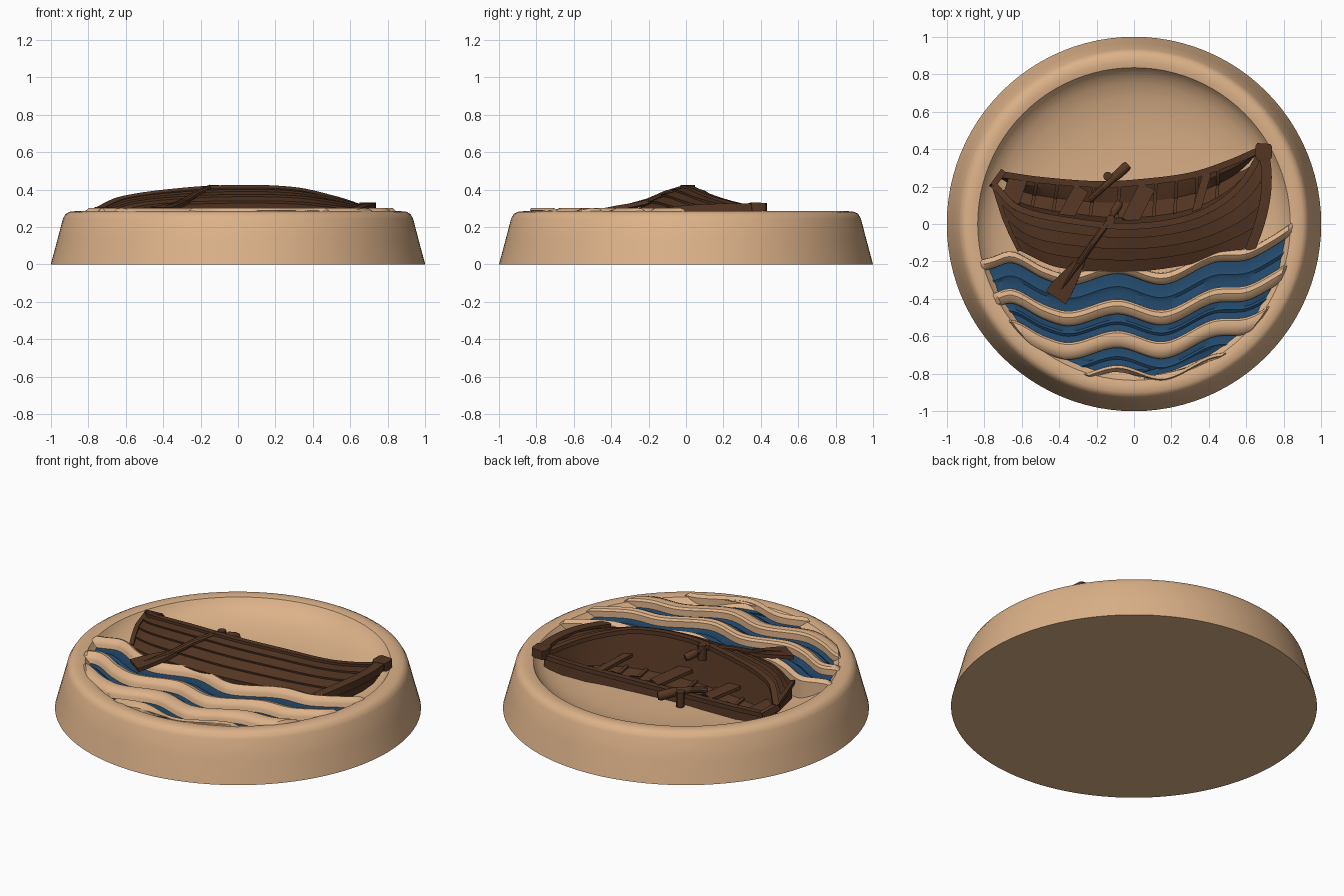
import bpy, bmesh, math
from mathutils import Vector

if "Cube" in bpy.data.objects:
    bpy.data.objects.remove(bpy.data.objects["Cube"])


def material(name, rgb):
    m = bpy.data.materials.new(name)
    m.diffuse_color = (*rgb, 1)
    m.use_nodes = True
    m.node_tree.nodes["Principled BSDF"].inputs["Base Color"].default_value = m.diffuse_color
    return m


SAND = material("sand", (0.72, 0.445, 0.25))
WOOD = material("dark wood", (0.09, 0.037, 0.017))
WATER = material("deep blue", (0.017, 0.07, 0.155))


def loft(name, rings, mat, angle=30):
    """Closed solid through a list of equal closed rings, capped at both ends."""
    bm = bmesh.new()
    vs = [[bm.verts.new(p) for p in r] for r in rings]
    n = len(vs[0])
    for a, b in zip(vs, vs[1:]):
        for i in range(n):
            j = (i + 1) % n
            bm.faces.new((a[i], a[j], b[j], b[i]))
    bm.faces.new(vs[0])
    bm.faces.new(vs[-1])
    bmesh.ops.recalc_face_normals(bm, faces=bm.faces)
    me = bpy.data.meshes.new(name)
    bm.to_mesh(me)
    bm.free()
    me.materials.append(mat)
    me.shade_smooth()
    me.set_sharp_from_angle(angle=math.radians(angle))
    ob = bpy.data.objects.new(name, me)
    bpy.context.collection.objects.link(ob)
    return ob


def curve(pts, x):
    """Smooth curve through pts, as a function of the (rising) first coordinate."""
    n = len(pts)
    k = 0
    while k < n - 2 and x > pts[k + 1][0]:
        k += 1
    def slope(i, c):
        a, b = pts[max(i - 1, 0)], pts[min(i + 1, n - 1)]
        return (b[c] - a[c]) / (b[0] - a[0])
    h = pts[k + 1][0] - pts[k][0]
    t = min(max((x - pts[k][0]) / h, 0), 1)
    out = [x]
    for c in range(1, len(pts[0])):
        out.append((2*t**3 - 3*t**2 + 1) * pts[k][c] + (t**3 - 2*t**2 + t) * h * slope(k, c)
                   + (3*t**2 - 2*t**3) * pts[k + 1][c] + (t**3 - t**2) * h * slope(k + 1, c))
    return Vector(out) if len(out) == 3 else out[1]


def along(pts, t):
    return curve(pts, pts[0][0] + t * (pts[-1][0] - pts[0][0]))


def sweep(name, pts, w, h, mat=WOOD, sides=4, scale=None):
    """Box (4 sides) or round bar of half-size w, h along a path."""
    pts = [Vector(p) for p in pts]
    rings = []
    for i, p in enumerate(pts):
        d = (pts[min(i + 1, len(pts) - 1)] - pts[max(i - 1, 0)]).normalized()
        s = d.cross(Vector((0, 0, 1))).normalized()
        u = s.cross(d)
        k = scale[i] if scale else 1
        ring = []
        for j in range(sides):
            a = 2 * math.pi * (j + 0.5) / sides
            r = math.sqrt(2) if sides == 4 else 1
            ring.append(p + s * (w * k * r * math.cos(a)) + u * (h * r * math.sin(a) * (1 if sides == 4 else k)))
        rings.append(ring)
    return loft(name, rings, mat, 35)


# Round base with raised rim and bowl-shaped dish
prof = [(1, 0), (0.997, 0.012), (0.965, 0.13), (0.935, 0.245), (0.92, 0.27), (0.90, 0.281),
        (0.865, 0.285), (0.835, 0.279), (0.825, 0.265), (0.80, 0.236), (0.75, 0.207),
        (0.68, 0.18), (0.55, 0.155), (0.35, 0.142), (0.02, 0.138)]
loft("base", [[(r * math.cos(i * math.pi / 48), r * math.sin(i * math.pi / 48), z) for i in range(96)]
              for r, z in prof], SAND, 40)

# Water channels and the sandy wave crests between them
WAVE = [(-0.86, -0.26), (-0.76, -0.235), (-0.65, -0.205), (-0.48, -0.29), (-0.34, -0.325), (-0.09, -0.262),
        (0.16, -0.32), (0.42, -0.205), (0.6, -0.19), (0.74, -0.12), (0.86, -0.04)]


def wave_strip(name, rows, radius, mat, end_z):
    """rows: (offset from the wave line, height); ends follow a circle."""
    lines = []
    n = 64
    for off, z in rows:
        ends = []
        for sgn in (-1, 1):
            x = 0
            while (x * x + (curve(WAVE, x) + off) ** 2 < radius ** 2) and abs(x) < 0.86:
                x += sgn * 0.004
            ends.append(x)
        line = []
        for i in range(n + 1):
            x = ends[0] + (ends[1] - ends[0]) * i / n
            line.append((x, curve(WAVE, x) + off, min(z, end_z) if i in (0, n) else z))
        lines.append(line)
    loft(name, [[l[i] for l in lines] for i in range(n + 1)], mat, 35)


for k, (lo, hi) in enumerate([(-0.006, 0.06), (-0.222, -0.137), (-0.402, -0.305), (-0.53, -0.49)]):
    m = lo + (hi - lo) * 0.55
    wave_strip(f"wave_crest_{k+1}", [(lo, 0.13), (lo + 0.003, 0.27), (lo + 0.016, 0.288), (m, 0.302),
                                     (hi - 0.014, 0.297), (hi - 0.003, 0.285), (hi, 0.13)], 0.85, SAND, 0.275)
for k, (lo, hi) in enumerate([(-0.145, 0.01), (-0.315, -0.2), (-0.505, -0.38)]):
    w = hi - lo
    wave_strip(f"water_{k+1}", [(lo, 0.13), (lo, 0.25), (lo + 0.35 * w, 0.243), (lo + 0.47 * w, 0.252),
                                (lo + 0.58 * w, 0.245), (hi, 0.25), (hi, 0.13)], 0.83, WATER, 0.25)

# Boat guide lines: near gunwale, far gunwale, waterline
NEAR = [(-0.75, 0.21, 0.29), (-0.62, 0.085, 0.35), (-0.3, 0.012, 0.396), (0, -0.012, 0.412), (0.3, 0.035, 0.4),
        (0.5, 0.14, 0.355), (0.61, 0.26, 0.32), (0.67, 0.37, 0.295)]
FAR = [(-0.71, 0.265, 0.25), (-0.5, 0.235, 0.222), (-0.2, 0.212, 0.2), (0, 0.22, 0.198), (0.3, 0.258, 0.21),
       (0.5, 0.322, 0.24), (0.67, 0.395, 0.285)]
LOW = [(-0.61, -0.14, 0.25), (-0.4, -0.23, 0.28), (0, -0.25, 0.288), (0.3, -0.212, 0.285), (0.5, -0.155, 0.275),
       (0.62, -0.12, 0.265)]
FLOOR = 0.17
PLANKS = 4


def hull_ring(t):
    g, f, b = along(NEAR, t), along(FAR, t), along(LOW, t)
    ring = [f + Vector((0, 0.008, 0)), f]
    ring[0].z = 0.12
    # inside: far planking, floor, and steep near wall
    for s, z in ((0.80, f.z - 0.012), (0.55, FLOOR), (0.2, FLOOR + 0.02)):
        p = g.lerp(f, s)
        p.z = min(z, f.z)
        ring.append(p)
    # lapped planking down the outside
    for k in range(PLANKS):
        for s, lift in ((k / PLANKS, 0), ((k + 0.96) / PLANKS, 0.011)):
            p = g.lerp(b, s)
            bulge = math.sin(math.pi * s)
            p.x += bulge * (0.05 * t ** 3 - 0.012 * (1 - t))
            p.z += 0.012 * bulge + lift
            p.y -= lift * 0.5
            ring.append(p)
    ring.append(b)
    ring.append(Vector((b.x, b.y, 0.13)))
    return ring


loft("boat_hull", [hull_ring(i / 48) for i in range(49)], WOOD, 22)

# Gunwale rails
for name, line in (("near_gunwale", NEAR), ("far_gunwale", FAR)):
    sweep(name, [along(line, i / 40) for i in range(41)], 0.017, 0.013)

# Stern board, stern seat, stem post and its head
sweep("stern_board", [(-0.757, 0.20, 0.29), (-0.70, 0.28, 0.25)], 0.016, 0.018)
sweep("stern_seat", [(-0.66, 0.12, 0.25), (-0.62, 0.24, 0.23)], 0.05, 0.008)
sweep("stern_edge", [hull_ring(0)[i] + Vector((0, 0, 0.002)) for i in (5, 8, 10, 12)], 0.012, 0.012)
STEM = [(-0.14, 0.618, 0.275), (0.0, 0.67, 0.293), (0.15, 0.703, 0.302), (0.28, 0.708, 0.304), (0.385, 0.692, 0.305)]
stem = [along(STEM, i / 16) for i in range(17)]
sweep("stem_post", [(p[1], p[0], p[2]) for p in stem], 0.027, 0.022)
sweep("stem_head", [(0.693, 0.43, 0.303), (0.692, 0.415, 0.303), (0.694, 0.36, 0.305), (0.697, 0.345, 0.303)],
      0.044, 0.026, scale=[0.8, 1, 1, 0.8])

# Ribs on the inner side of the far planking
for k, t in enumerate((0.14, 0.22, 0.36, 0.46, 0.60, 0.68, 0.76, 0.84)):
    r = hull_ring(t)
    sweep(f"rib_{k+1}", [p + Vector((0, -0.004, 0.006)) for p in (r[1], r[2], r[3], r[4])], 0.009, 0.007)

# Seats across the boat
for name, far, near, w in (("middle_seat", (0.07, 0.2, 0.205), (-0.025, 0.01, 0.25), 0.045),
                           ("rear_seat", (-0.28, 0.19, 0.21), (-0.37, 0.03, 0.25), 0.04),
                           ("bow_seat", (0.39, 0.27, 0.22), (0.33, 0.06, 0.26), 0.022)):
    sweep(name, [far, near], w, 0.01)

# Near oar: grip, shaft and blade
sweep("near_oar_shaft", [(-0.075, 0.115, 0.365), (-0.085, 0.098, 0.37), (-0.105, 0.065, 0.382), (-0.11, 0.055, 0.386),
                         (-0.15, -0.005, 0.408), (-0.225, -0.11, 0.376), (-0.31, -0.235, 0.322)],
      0.018, 0.018, sides=10, scale=[1.0, 1.35, 1.3, 0.9, 1, 1, 1])
sweep("near_oar_blade", [(-0.28, -0.19, 0.336), (-0.32, -0.25, 0.32), (-0.385, -0.345, 0.302), (-0.417, -0.392, 0.292)],
      0.064, 0.011, scale=[0.35, 0.6, 0.95, 1])
sweep("near_oar_spine", [(-0.28, -0.19, 0.342), (-0.395, -0.36, 0.305)], 0.01, 0.01, sides=8, scale=[1.5, 0.5])

# Far oar, seen as handle and shaft
sweep("far_oar_shaft", [(-0.032, 0.315, 0.2), (-0.045, 0.303, 0.202), (-0.1, 0.252, 0.22), (-0.11, 0.243, 0.223),
                        (-0.17, 0.19, 0.228), (-0.235, 0.13, 0.22)],
      0.021, 0.021, sides=10, scale=[1.1, 1.35, 1.25, 0.9, 0.9, 0.9])

# Oarlock pegs
for name, a in (("near_oarlock", (-0.125, 0.025, 0.38)), ("far_oarlock", (-0.14, 0.255, 0.19))):
    bpy.ops.mesh.primitive_cylinder_add(vertices=12, radius=0.024, depth=0.09, location=a)
    ob = bpy.context.object
    ob.name = name
    ob.data.materials.append(WOOD)
    bpy.ops.object.shade_smooth_by_angle()
